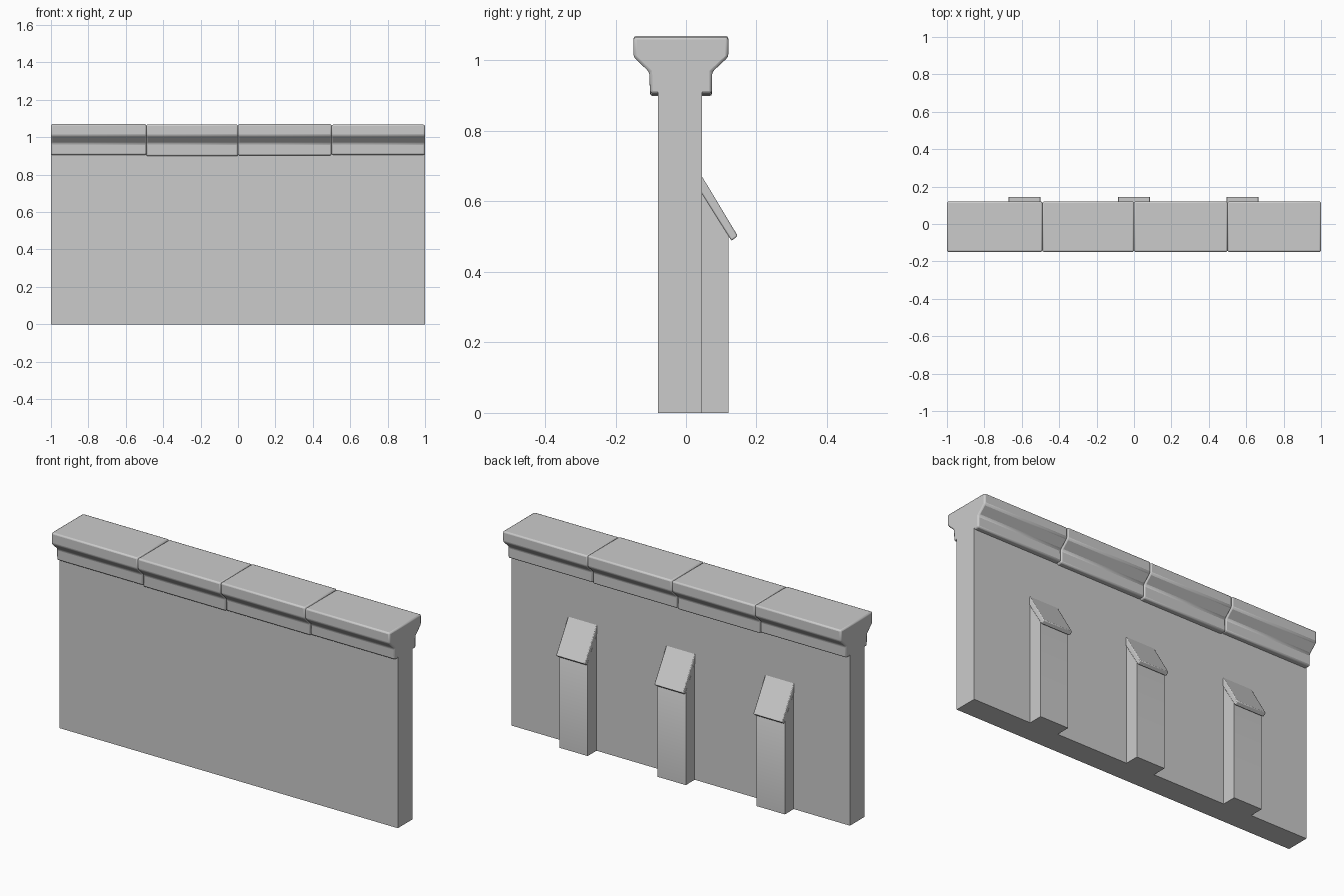
import bpy

if "Cube" in bpy.data.objects:
    bpy.data.objects.remove(bpy.data.objects["Cube"])


def extrude_x(name, profile, x0, x1, bevel=0.0):
    """Closed (y, z) profile, counter-clockwise seen from +x, swept along x."""
    n = len(profile)
    verts = [(x, y, z) for x in (x0, x1) for y, z in profile]
    faces = [tuple(reversed(range(n))), tuple(range(n, 2 * n))]
    faces += [(i, (i + 1) % n, n + (i + 1) % n, n + i) for i in range(n)]
    mesh = bpy.data.meshes.new(name)
    mesh.from_pydata(verts, [], faces)
    obj = bpy.data.objects.new(name, mesh)
    bpy.context.collection.objects.link(obj)
    if bevel:
        mod = obj.modifiers.new("worn_edges", "BEVEL")
        mod.width = bevel
        mod.segments = 2
        mod.limit_method = "ANGLE"
    bpy.ops.object.select_all(action="DESELECT")
    obj.select_set(True)
    bpy.context.view_layer.objects.active = obj
    bpy.ops.object.shade_smooth_by_angle(angle=0.6)
    return obj


# Main wall panel
extrude_x("wall", [(-0.08, 0), (0.045, 0), (0.045, 0.92), (-0.08, 0.92)], -1, 1)

# Four coping stones, each seated a little differently
stones = [(-1.0, -0.49, 0.905, 1.070), (-0.49, 0.0, 0.899, 1.068),
          (0.0, 0.5, 0.902, 1.070), (0.5, 1.0, 0.906, 1.067)]
for i, (x0, x1, low, top) in enumerate(stones):
    profile = [(-0.102, low), (0.074, low), (0.074, 0.967), (0.12, 1.010),
               (0.12, top), (-0.149, top), (-0.149, 1.010), (-0.104, 0.967)]
    extrude_x(f"coping_stone_{i + 1}", profile, x0, x1, 0.008)

# Three buttresses at the back, each with a sloping cap slab
for i, x in enumerate((-0.585, 0.0, 0.58)):
    extrude_x(f"buttress_{i + 1}",
              [(0.03, 0), (0.12, 0), (0.12, 0.52), (0.045, 0.645), (0.03, 0.645)],
              x - 0.083, x + 0.083)
    extrude_x(f"buttress_cap_{i + 1}",
              [(0.035, 0.638), (0.129, 0.488), (0.147, 0.502), (0.035, 0.688)],
              x - 0.086, x + 0.086, 0.004)
